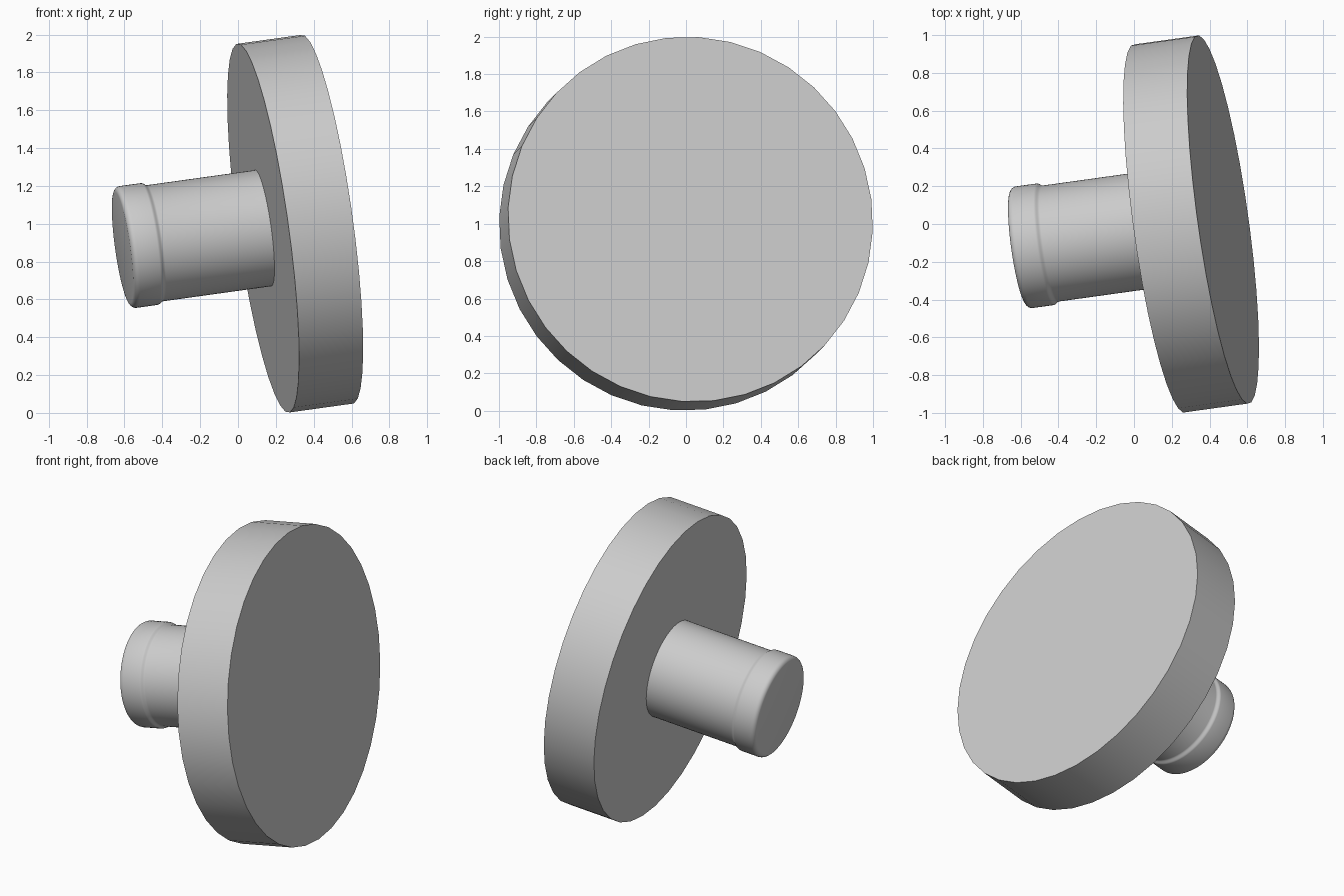
import bpy, bmesh, math
from mathutils import Vector, Matrix

cube = bpy.data.objects.get("Cube")
if cube:
    bpy.data.objects.remove(cube, do_unlink=True)

# Single plain grey material
grey = bpy.data.materials.new("plain_grey")
grey.use_nodes = True
COLOR = (0.6, 0.6, 0.6, 1.0)
grey.diffuse_color = COLOR
grey.node_tree.nodes["Principled BSDF"].inputs["Base Color"].default_value = COLOR

# Tilted shared axis: local z runs from the stem towards the disc face
AXIS = Vector((0.981, 0.1365, 0.1365)).normalized()
ORIGIN = Vector((0.133, -0.0235, 0.9765))
up = (Vector((0, 0, 1)) - AXIS * AXIS.z).normalized()
side = AXIS.cross(up)
FRAME = Matrix.Translation(ORIGIN) @ Matrix((up, side, AXIS)).transposed().to_4x4()


def lathe(name, profile, sides, offset=0.0):
    """Revolve (radius, distance) points about the axis and cap both ends."""
    bm = bmesh.new()
    rings = []
    for radius, d in profile:
        angles = [offset + math.tau * i / sides for i in range(sides)]
        rings.append([bm.verts.new((radius * math.cos(a), radius * math.sin(a), d))
                      for a in angles])
    for lower, upper in zip(rings, rings[1:]):
        for i in range(sides):
            j = (i + 1) % sides
            bm.faces.new((lower[i], lower[j], upper[j], upper[i]))
    bm.faces.new(rings[0])
    bm.faces.new(rings[-1])
    bmesh.ops.recalc_face_normals(bm, faces=bm.faces)
    mesh = bpy.data.meshes.new(name)
    bm.to_mesh(mesh)
    bm.free()
    mesh.materials.append(grey)
    obj = bpy.data.objects.new(name, mesh)
    obj.matrix_world = FRAME
    bpy.context.collection.objects.link(obj)
    bpy.ops.object.select_all(action="DESELECT")
    obj.select_set(True)
    bpy.context.view_layer.objects.active = obj
    bpy.ops.object.shade_smooth_by_angle(angle=math.radians(35))
    return obj


# Large round disc
lathe("disc", [(0.985, 0.0), (0.985, 0.345)], 36, math.radians(-3.7))

# Stem with a softly stepped collar and a rounded end
FILLET = 0.03
rounded_end = [(0.295 + FILLET * math.cos(t), -0.727 - FILLET * math.sin(t))
               for t in (math.pi / 2 * k / 5 for k in range(6))]
step = [(0.3175 - 0.0075 * math.cos(math.pi * k / 6), -0.584 - 0.031 * k / 6)
        for k in range(7)]
lathe("stem", [(0.31, 0.01)] + step + rounded_end, 72)
